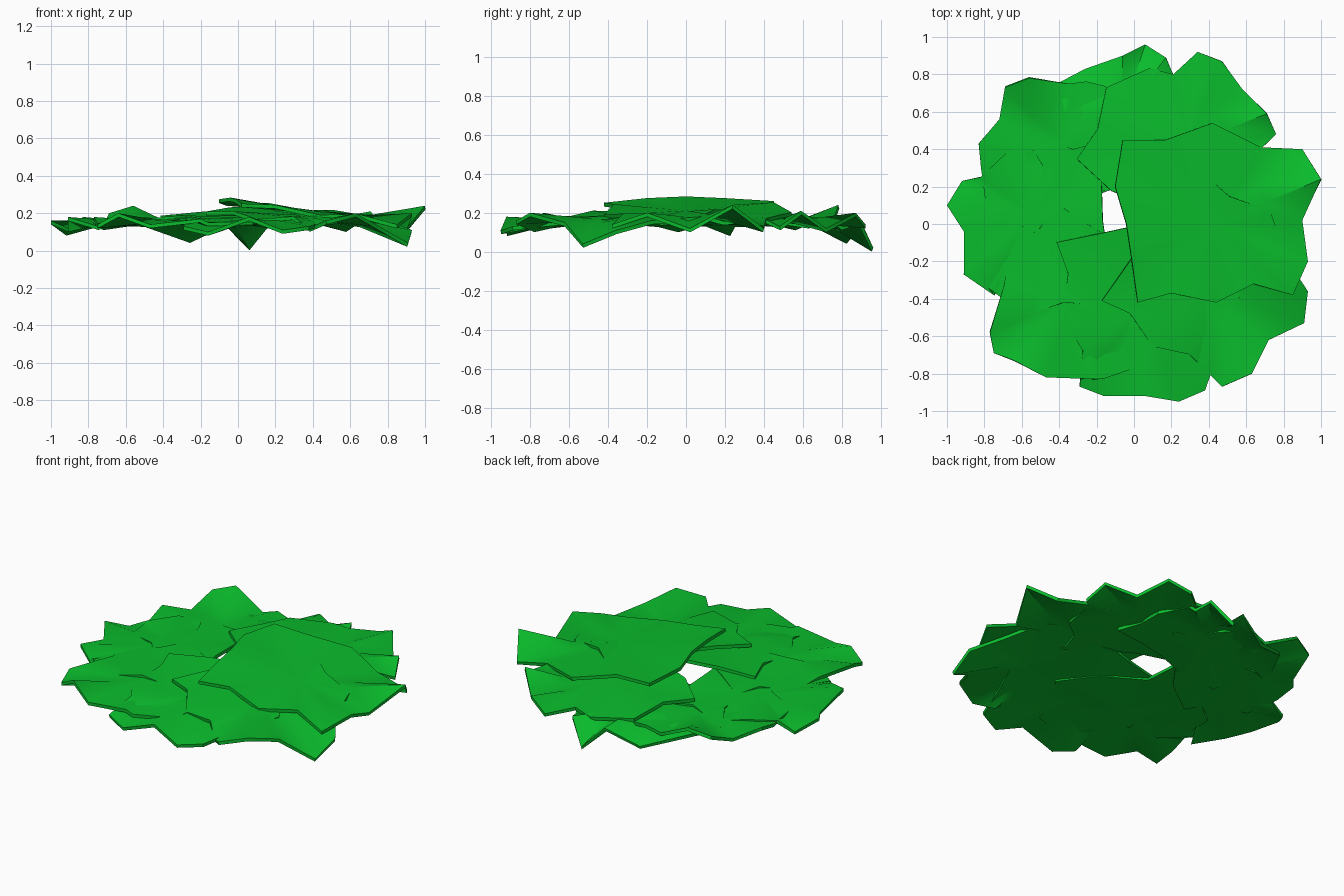
import bpy, bmesh, math
from mathutils import Vector

if "Cube" in bpy.data.objects:
    bpy.data.objects.remove(bpy.data.objects["Cube"])

green = bpy.data.materials.new("leaf green")
green.diffuse_color = (0.003, 0.5, 0.025, 1)
green.use_nodes = True
green.node_tree.nodes["Principled BSDF"].inputs["Base Color"].default_value = green.diffuse_color

# shared sides and inner edge of a leaf: (outward, sideways, ruffle height)
SIDES = [(.68, .41, -.01), (.42, .54, -.01), (.17, .45, .01), (-.06, .45, -.01),
         (-.10, .20, .005), (-.04, .0, .015), (-.01, -.20, .01), (.02, -.42, -.01),
         (.20, -.37, .005), (.44, -.42, -.02), (.64, -.32, .01)]


def leaf(name, angle, offset, z_in, rim):
    """Ruffled leaf pointing along angle; rim holds its outer points."""
    a = math.radians(angle)
    out, side = Vector((math.cos(a), math.sin(a), 0)), Vector((-math.sin(a), math.cos(a), 0))

    def base(p):
        t = max(0, min(1, (p.dot(out) - offset + .05) / (.95 - offset)))
        return z_in + (.155 - z_in) * t

    pts = []
    for u, v, h in SIDES:
        p = out * (offset + u * (1 - offset)) + side * v
        p.z = base(p) + h
        pts.append(p)
    pts += [Vector(p) for p in rim]

    # outline, gently ruffled middle ring and centre
    c = out * (offset + .43 * (1 - offset))
    c.z = base(c)
    bm = bmesh.new()
    outer = [bm.verts.new(p) for p in pts]
    inner = []
    for p in pts:
        q = c.lerp(p, .5)
        flat = base(Vector((q.x, q.y, 0)))
        q.z = flat + (q.z - flat) * .3
        inner.append(bm.verts.new(q))
    centre = bm.verts.new(c)
    n = len(pts)
    for i in range(n):
        j = (i + 1) % n
        bm.faces.new((outer[i], outer[j], inner[j], inner[i]))
        bm.faces.new((inner[i], inner[j], centre))
    bm.normal_update()
    mesh = bpy.data.meshes.new(name)
    bm.to_mesh(mesh)
    bm.free()
    mesh.materials.append(green)
    ob = bpy.data.objects.new(name, mesh)
    bpy.context.collection.objects.link(ob)
    mod = ob.modifiers.new("thickness", "SOLIDIFY")
    mod.thickness, mod.offset = .02, -1
    bpy.ops.object.select_all(action='DESELECT')
    ob.select_set(True)
    bpy.context.view_layer.objects.active = ob
    bpy.ops.object.modifier_apply(modifier=mod.name)
    bpy.ops.object.shade_smooth_by_angle(angle=math.radians(45))


# eight overlapping leaves around the open middle
leaf("right_leaf", 0, 0, .27,
     [(.85, -.38, .14), (.93, -.2, .2), (.9, .02, .12), (1, .24, .24), (.9, .4, .12)])
leaf("front_right_leaf", -42, .13, .225,
     [(.38, -.78, .12), (.47, -.87, .16), (.63, -.8, .2), (.72, -.62, .15),
      (.91, -.53, .04), (.93, -.36, .11)])
leaf("front_leaf", -86, .05, .2,
     [(-.29, -.87, .13), (-.16, -.92, .1), (.06, -.92, .18), (.24, -.95, .11), (.38, -.89, .13)])
leaf("front_left_leaf", -130, .17, .18,
     [(-.77, -.58, .18), (-.75, -.69, .14), (-.64, -.73, .2), (-.47, -.82, .14), (-.2, -.83, .17)])
leaf("left_leaf", 175, .20, .18,
     [(-.82, .25, .15), (-.92, .23, .1), (-1, .1, .16), (-.91, -.04, .12),
      (-.91, -.27, .18), (-.75, -.38, .13)])
leaf("back_left_leaf", 132, .27, .165,
     [(-.35, .75, .14), (-.56, .78, .24), (-.69, .73, .2), (-.72, .56, .13), (-.83, .43, .18)])
leaf("back_leaf", 97, .25, .165,
     [(.21, .8, .13), (.17, .89, .16), (.06, .96, .02), (-.06, .9, .15), (-.26, .83, .06)])
leaf("back_right_leaf", 55, .16, .2,
     [(.76, .48, .13), (.71, .59, .21), (.58, .72, .12), (.47, .87, .2), (.34, .92, .14),
      (.21, .8, .17)])
